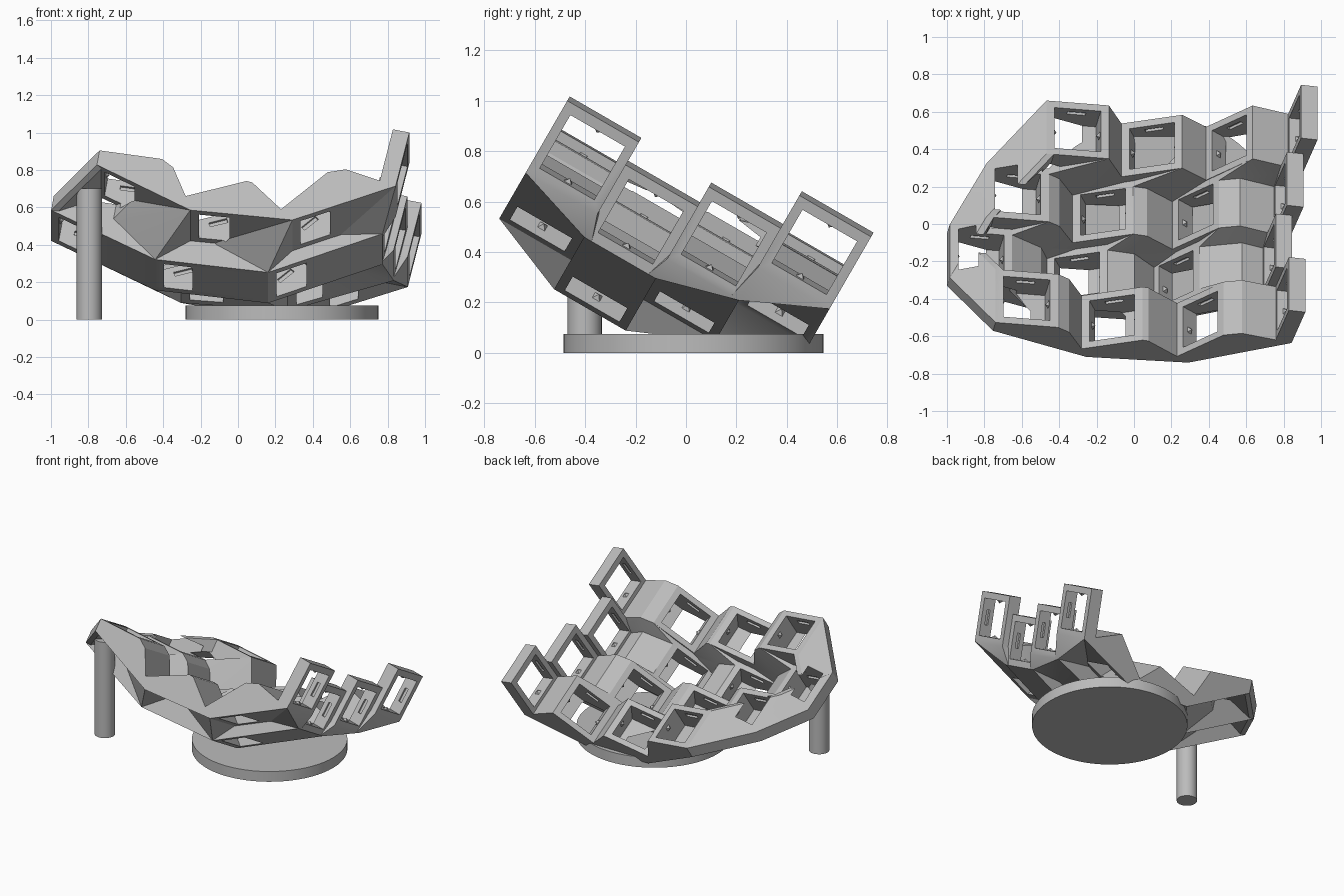
import bpy, bmesh, math
from mathutils import Matrix, Vector

cube = bpy.data.objects.get("Cube")
if cube:
    bpy.data.objects.remove(cube, do_unlink=True)

grey = bpy.data.materials.new("plain_grey")
grey.use_nodes = True
grey.diffuse_color = (0.5, 0.5, 0.5, 1)
grey.node_tree.nodes["Principled BSDF"].inputs["Base Color"].default_value = (0.5, 0.5, 0.5, 1)

SIZE, THICK, DEPTH, HOLE = 0.338, 0.09, 0.17, 0.25
TILT = Matrix.Rotation(math.radians(-30), 4, 'X')
ANGLES = [math.radians(a) for a in (-9, 16, 42.5, 77.5)]
# Each row: start along the row axis, then the upper left corner of its four sockets
PITCH, FIRST = 0.3285, -0.908
ROWS = [
    [(-0.74, 0.52), (-0.28, 0.238), (0.23, 0.157), (0.755, 0.32)],
    [(-0.985, 0.43), (-0.467, 0.123), (0.1, 0.023), (0.685, 0.215)],
    [(-0.789, 0.512), (-0.329, 0.234), (0.205, 0.165), (0.745, 0.305)],
    [(-0.468, 0.617), (-0.067, 0.371), (0.385, 0.335), (0.82, 0.455)],
]


def along(a):
    return Vector((math.cos(a), math.sin(a)))


def socket_profile(row, i):
    """Corners of a socket: upper left, upper right, lower right, lower left."""
    tl, a = Vector(ROWS[row][i]), ANGLES[i]
    tr, down = tl + along(a) * SIZE, -along(a + math.pi / 2) * THICK
    return [tl, tr, tr + down, tl + down]


def gap_profile(row, i):
    """Web between socket i and the next one, with a shoulder where it is long."""
    tl, tr, br, bl = socket_profile(row, i)
    n = socket_profile(row, i + 1)
    reach = max(0, ((n[0] - tl).length - 0.5) * 2)
    shoulder = tr + along(ANGLES[i] - math.radians(32)) * reach
    return [tr, br, shoulder, n[0], n[3]]


def slab(profile, v0, v1):
    return [(p.x, v, p.y) for p in profile for v in (v0, v1)]


def add_hull(bm, points):
    part = bmesh.new()
    verts = [part.verts.new(p) for p in points]
    bmesh.ops.convex_hull(part, input=verts)
    loose = [v for v in part.verts if not v.link_faces]
    bmesh.ops.delete(part, geom=loose, context='VERTS')
    bmesh.ops.dissolve_limit(part, angle_limit=0.002, verts=part.verts, edges=part.edges)
    bmesh.ops.recalc_face_normals(part, faces=part.faces)
    mesh = bpy.data.meshes.new("part")
    part.to_mesh(mesh)
    part.free()
    bm.from_mesh(mesh)
    bpy.data.meshes.remove(mesh)


def add_box(bm, matrix, centre, size):
    m = matrix @ Matrix.Translation(centre) @ Matrix.Diagonal((*size, 1))
    bmesh.ops.create_cube(bm, size=1, matrix=m)


def make_object(name, bm, matrix=Matrix()):
    mesh = bpy.data.meshes.new(name)
    bm.to_mesh(mesh)
    bm.free()
    mesh.materials.append(grey)
    obj = bpy.data.objects.new(name, mesh)
    bpy.context.scene.collection.objects.link(obj)
    obj.matrix_world = matrix
    return obj


def row_range(row):
    return FIRST + row * PITCH, FIRST + (row + 1) * PITCH


body, cutter, nubs = bmesh.new(), bmesh.new(), bmesh.new()

# Sockets, webs along each row, shaft cutters and clip nubs
for row in range(4):
    v0, v1 = row_range(row)
    for i in range(4):
        profile = socket_profile(row, i)
        if i < 3:
            profile += gap_profile(row, i)
        add_hull(body, slab(profile, v0, v1))
        a = ANGLES[i]
        mid = Vector(ROWS[row][i]) + along(a) * SIZE / 2
        frame = (Matrix.Translation((mid.x, (v0 + v1) / 2, mid.y))
                 @ Matrix.Rotation(-a, 4, 'Y'))
        add_box(cutter, frame, (0, 0, (0.08 - DEPTH) / 2), (HOLE, HOLE, DEPTH + 0.08))
        # Clip notches in the two end walls
        for side in (-1, 1):
            add_box(cutter, frame, (0, side * HOLE / 2, -0.045), (0.1, 0.03, 0.025))
            # Small pyramids on the side walls
            nub = (frame @ Matrix.Translation((side * (HOLE / 2 - 0.008), 0, -0.05))
                   @ Matrix.Rotation(-side * math.pi / 2, 4, 'Y')
                   @ Matrix.Rotation(math.pi / 4, 4, 'Z'))
            bmesh.ops.create_cone(nubs, cap_ends=True, segments=4, radius1=0.026,
                                  radius2=0, depth=0.02, matrix=nub)

# Bridges from each higher row down to the edge of its lower neighbour
for high, low, edge in ((0, 1, 0), (2, 1, 1), (3, 2, 1)):
    h0, h1 = row_range(high)
    v = row_range(low)[edge]
    inner = v + (0.035 if edge == 0 else -0.035)
    for i in range(3):
        add_hull(body, slab(gap_profile(high, i), h0, h1)
                 + slab(gap_profile(low, i), v, inner))
    # Outer rim at the left-hand end of the rows
    rims = []
    for row in (high, low):
        tl, tr, br, bl = socket_profile(row, 0)
        step = along(ANGLES[0]) * 0.04
        rims.append([tl, tl + step, bl + step, bl])
    add_hull(body, slab(rims[0], h0, h1) + slab(rims[1], *row_range(low)))

key_well = make_object("socket_frame", body, TILT)
shafts = make_object("socket_cutter", cutter, TILT)
shafts.hide_render = True
shafts.hide_viewport = True
make_object("clip_nubs", nubs, TILT)

cut = key_well.modifiers.new("sockets", 'BOOLEAN')
cut.operation = 'DIFFERENCE'
cut.solver = 'EXACT'
cut.use_self = True
cut.object = shafts
bpy.context.view_layer.objects.active = key_well
bpy.ops.object.modifier_apply(modifier=cut.name)
bpy.data.objects.remove(shafts, do_unlink=True)


# Round base and support post
def cylinder(name, centre, radius, height, sides):
    bm = bmesh.new()
    bmesh.ops.create_cone(bm, cap_ends=True, segments=sides, radius1=radius, radius2=radius,
                          depth=height, matrix=Matrix.Translation((*centre, height / 2)))
    return make_object(name, bm)


base = cylinder("base_disc", (0.235, 0.03), 0.515, 0.075, 64)
post = cylinder("support_post", (-0.795, -0.402), 0.068, 0.7, 32)

for obj in (key_well, base, post):
    bpy.ops.object.select_all(action='DESELECT')
    obj.select_set(True)
    bpy.context.view_layer.objects.active = obj
    bpy.ops.object.shade_smooth_by_angle(angle=math.radians(25))
